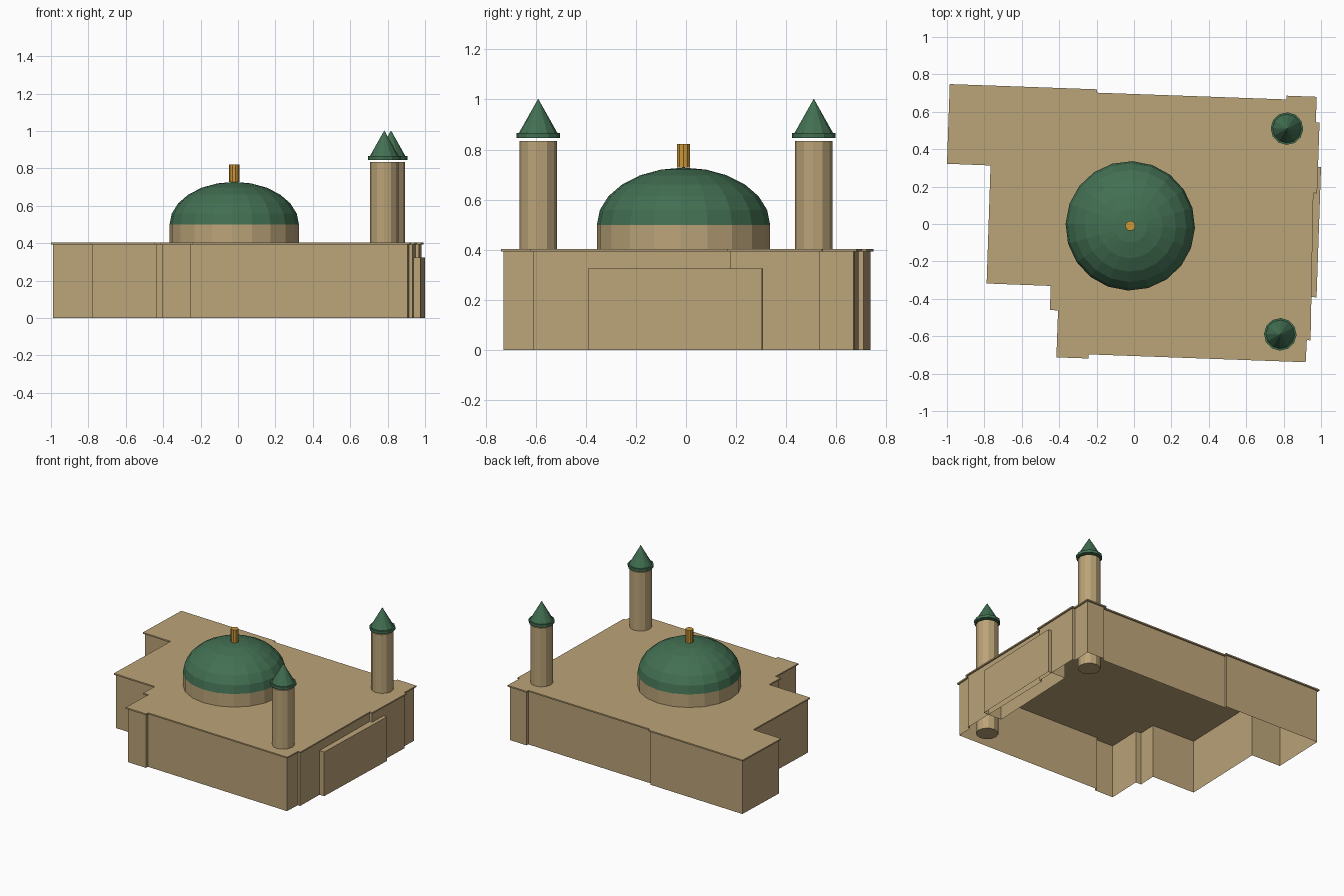
import bpy, bmesh
from math import sin, cos, pi, radians
from mathutils import Vector

if "Cube" in bpy.data.objects:
    bpy.data.objects.remove(bpy.data.objects["Cube"])

TILT = radians(-2)  # whole building is turned slightly


def material(name, rgb):
    m = bpy.data.materials.new(name)
    m.diffuse_color = (*rgb, 1)
    m.use_nodes = True
    m.node_tree.nodes["Principled BSDF"].inputs["Base Color"].default_value = m.diffuse_color
    return m


STONE = material("stone", (0.50, 0.37, 0.19))
GREEN = material("green_roofing", (0.055, 0.16, 0.085))
GOLD = material("gold", (0.60, 0.31, 0.04))


def finish(name, bm, mat):
    bmesh.ops.recalc_face_normals(bm, faces=bm.faces)
    me = bpy.data.meshes.new(name)
    bm.to_mesh(me)
    bm.free()
    me.materials.append(mat)
    ob = bpy.data.objects.new(name, me)
    bpy.context.collection.objects.link(ob)
    return ob


def prism(name, outline, z0, z1, mat, bottom=True, top=True):
    """Upright extrusion of a clockwise plan outline."""
    bm = bmesh.new()
    low = [bm.verts.new((x, y, z0)) for x, y in outline]
    high = [bm.verts.new((x, y, z1)) for x, y in outline]
    n = len(outline)
    for i in range(n):
        j = (i + 1) % n
        bm.faces.new((low[j], low[i], high[i], high[j]))
    if bottom:
        bm.faces.new(low)
    if top:
        bm.faces.new(high[::-1])
    ob = finish(name, bm, mat)
    if not (bottom and top):  # open shell: make sure walls face outward
        me = ob.data
        p = me.polygons[0]
        a, b = Vector(outline[0]), Vector(outline[1])
        d = b - a
        if p.normal.xy.dot(Vector((-d.y, d.x))) < 0:
            me.flip_normals()
    return ob


def inset(outline, dist):
    """Mitred inset of a clockwise outline."""
    pts = [Vector(p) for p in outline]
    out = []
    for i, p in enumerate(pts):
        d1 = (p - pts[i - 1]).normalized()
        d2 = (pts[(i + 1) % len(pts)] - p).normalized()
        n1, n2 = Vector((d1.y, -d1.x)), Vector((d2.y, -d2.x))
        out.append(p + (n1 + n2) * dist / (1 + n1.dot(n2)))
    return out


def lathe(name, profile, sides, centre, mat):
    """Revolve (radius, z) points; radius 0 makes a tip, open ends get capped."""
    bm = bmesh.new()
    rings = []
    for r, z in profile:
        if r == 0:
            rings.append([bm.verts.new((*centre, z))])
        else:
            rings.append([bm.verts.new((centre[0] + r * cos(TILT + 2 * pi * k / sides),
                                        centre[1] + r * sin(TILT + 2 * pi * k / sides), z))
                          for k in range(sides)])
    for a, b in zip(rings, rings[1:]):
        for k in range(sides):
            j = (k + 1) % sides
            if len(b) == 1:
                bm.faces.new((a[k], a[j], b[0]))
            else:
                bm.faces.new((a[k], a[j], b[j], b[k]))
    for ring in (rings[0], rings[-1]):
        if len(ring) > 1:
            bm.faces.new(ring)
    return finish(name, bm, mat)


# Roof slab outline, clockwise from the back left corner
roof = [(-0.985, 0.748), (-0.197, 0.72), (-0.198, 0.702), (0.815, 0.666),
        (0.816, 0.686), (0.977, 0.68), (0.972, 0.544), (0.992, 0.543),
        (0.979, 0.164), (0.959, 0.165), (0.944, -0.622), (0.924, -0.621),
        (0.918, -0.739), (-0.243, -0.697), (-0.244, -0.719), (-0.415, -0.713),
        (-0.406, -0.462), (-0.45, -0.46), (-0.445, -0.331), (-0.788, -0.318),
        (-0.767, 0.313), (-1.0, 0.322)]

# Hall: open-bottomed walls under an overhanging roof slab
prism("hall_walls", inset(roof, 0.011), 0, 0.395, STONE, bottom=False, top=False)
prism("roof_slab", roof, 0.394, 0.404, STONE)

# Low porch on the right side
porch = [(0.86, 0.31), (1.0, 0.304), (0.976, -0.392), (0.83, -0.387)]
prism("porch", porch, 0, 0.325, STONE, bottom=False)

# Dome on its drum, with finial
mid = (-0.02, -0.01)
lathe("dome_drum", [(0.346, 0.404), (0.346, 0.5)], 20, mid, STONE)
dome = [(0.346 * cos(radians(a)), 0.5 + 0.228 * sin(radians(a))) for a in range(0, 90, 15)]
lathe("dome", dome + [(0, 0.728)], 20, mid, GREEN)
lathe("dome_finial", [(0.027, 0.728), (0.027, 0.822)], 10, mid, GOLD)

# Two towers with floating collar and pointed cap
for side, c in (("back", (0.818, 0.51)), ("front", (0.782, -0.59))):
    lathe(side + "_tower", [(0.075, 0), (0.075, 0.835)], 12, c, STONE)
    lathe(side + "_tower_collar", [(0.087, 0.846), (0.087, 0.866)], 12, c, GREEN)
    lathe(side + "_tower_cap", [(0.077, 0.866), (0, 1.003)], 12, c, GREEN)
